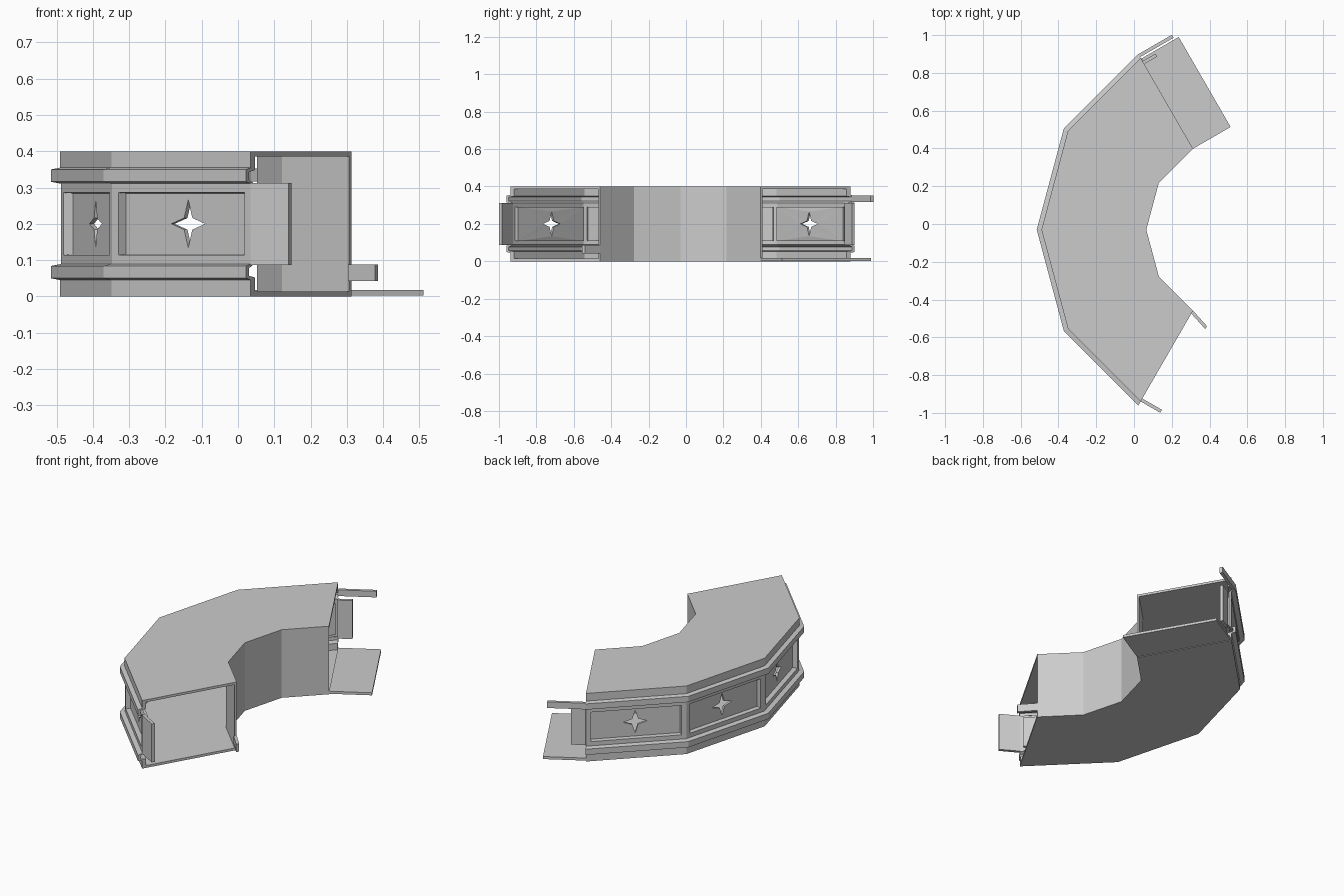
import bpy, bmesh
from math import sin, cos, radians

if "Cube" in bpy.data.objects:
    bpy.data.objects.remove(bpy.data.objects["Cube"])

CX, CY = 0.56, -0.03            # centre of the curve
ANGLES = [120, 150, 180, 210, 240]


def finish(name, bm, recalc=True):
    if recalc:
        bmesh.ops.recalc_face_normals(bm, faces=bm.faces)
    me = bpy.data.meshes.new(name)
    bm.to_mesh(me)
    bm.free()
    ob = bpy.data.objects.new(name, me)
    bpy.context.collection.objects.link(ob)
    return ob


def polar(r, deg, z):
    a = radians(deg)
    return (CX + r * cos(a), CY + r * sin(a), z)


def sweep(name, profile):
    """Closed (radius, z) profile carried round the faceted arc."""
    bm = bmesh.new()
    rings = [[bm.verts.new(polar(r, a, z)) for r, z in profile] for a in ANGLES]
    n = len(profile)
    for p, q in zip(rings, rings[1:]):
        for i in range(n):
            j = (i + 1) % n
            bm.faces.new((p[i], p[j], q[j], q[i]))
    bm.faces.new(rings[0])
    bm.faces.new(rings[-1])
    return finish(name, bm)


def tab(name, end, r0, r1, z0, z1, length, yaw):
    """Block that continues past an end of the arc in direction yaw."""
    bm = bmesh.new()
    dx, dy = length * cos(radians(yaw)), length * sin(radians(yaw))
    loops = []
    for k in (0, 1):
        loop = []
        for r, z in ((r0, z0), (r1, z0), (r1, z1), (r0, z1)):
            x, y, _ = polar(r, end, z)
            loop.append(bm.verts.new((x + k * dx, y + k * dy, z)))
        loops.append(loop)
    a, b = loops
    for i in range(4):
        j = (i + 1) % 4
        bm.faces.new((a[i], a[j], b[j], b[i]))
    bm.faces.new(a)
    bm.faces.new(b)
    return finish(name, bm)


def star_panel(name, deg):
    """Framed recess with a four-pointed star opening."""
    bm = bmesh.new()
    a = radians(deg)
    front, back = 1.048 * cos(radians(15)), 0.986
    half = 1.048 * sin(radians(15))

    def vert(u, v, d):
        return bm.verts.new((CX + d * cos(a) - u * sin(a),
                             CY + d * sin(a) + u * cos(a), 0.2 + v))

    def rect(w, h, d):
        return [vert(su * w, sv * h, d)
                for su, sv in ((1, -1), (1, 1), (-1, 1), (-1, -1))]

    rings = [rect(half, 0.113, front), rect(0.245, 0.086, front),
             rect(0.243, 0.084, back)]
    for o, n in zip(rings, rings[1:]):
        for i in range(4):
            j = (i + 1) % 4
            bm.faces.new((o[i], o[j], n[j], n[i]))
    c = rings[-1]
    tips = [vert(u * 0.066, v * 0.066, back)
            for u, v in ((1, 0), (0, 1), (-1, 0), (0, -1))]
    nooks = [vert(u * 0.016, v * 0.016, back)
             for u, v in ((1, 1), (-1, 1), (-1, -1), (1, -1))]
    for k in range(4):
        m = (k + 1) % 4
        bm.faces.new((c[k], c[m], tips[k]))
        bm.faces.new((c[m], nooks[k], tips[k]))
        bm.faces.new((c[m], tips[m], nooks[k]))
    ob = finish(name, bm, recalc=False)
    mod = ob.modifiers.new("thickness", 'SOLIDIFY')
    mod.thickness = 0.013
    mod.offset = -1


# Hollow casing: roof, floor, inner wall and outer bands with rails
outer_top = [(1.05, 0.4), (1.05, 0.355), (1.075, 0.350), (1.075, 0.316), (1.05, 0.311)]
inner_top = [(1.033, 0.311), (1.060, 0.323), (1.060, 0.343), (1.027, 0.348),
             (1.027, 0.386), (0.507, 0.386)]
top = outer_top + inner_top
bottom = [(r, 0.4 - z) for r, z in reversed(top)]
sweep("casing", [(0.495, 0.4)] + top + bottom + [(0.495, 0.0)])

# Star panels, one per facet
for i, deg in enumerate((135, 165, 195, 225)):
    star_panel(f"star_panel_{i + 1}", deg)

# Connecting tabs at the back end
tab("floor_lip", 120, 0.495, 1.045, 0.003, 0.018, 0.23, 30)
tab("upper_rail_tab", 120, 1.055, 1.073, 0.317, 0.353, 0.205, 30)
tab("back_wall_tab", 120, 1.012, 1.030, 0.087, 0.313, 0.08, 30)

# Connecting tabs at the front end
tab("front_wall_tab", 240, 1.032, 1.050, 0.087, 0.313, 0.12, -30)
tab("inner_wall_tab", 240, 0.495, 0.513, 0.042, 0.088, 0.11, -48)
